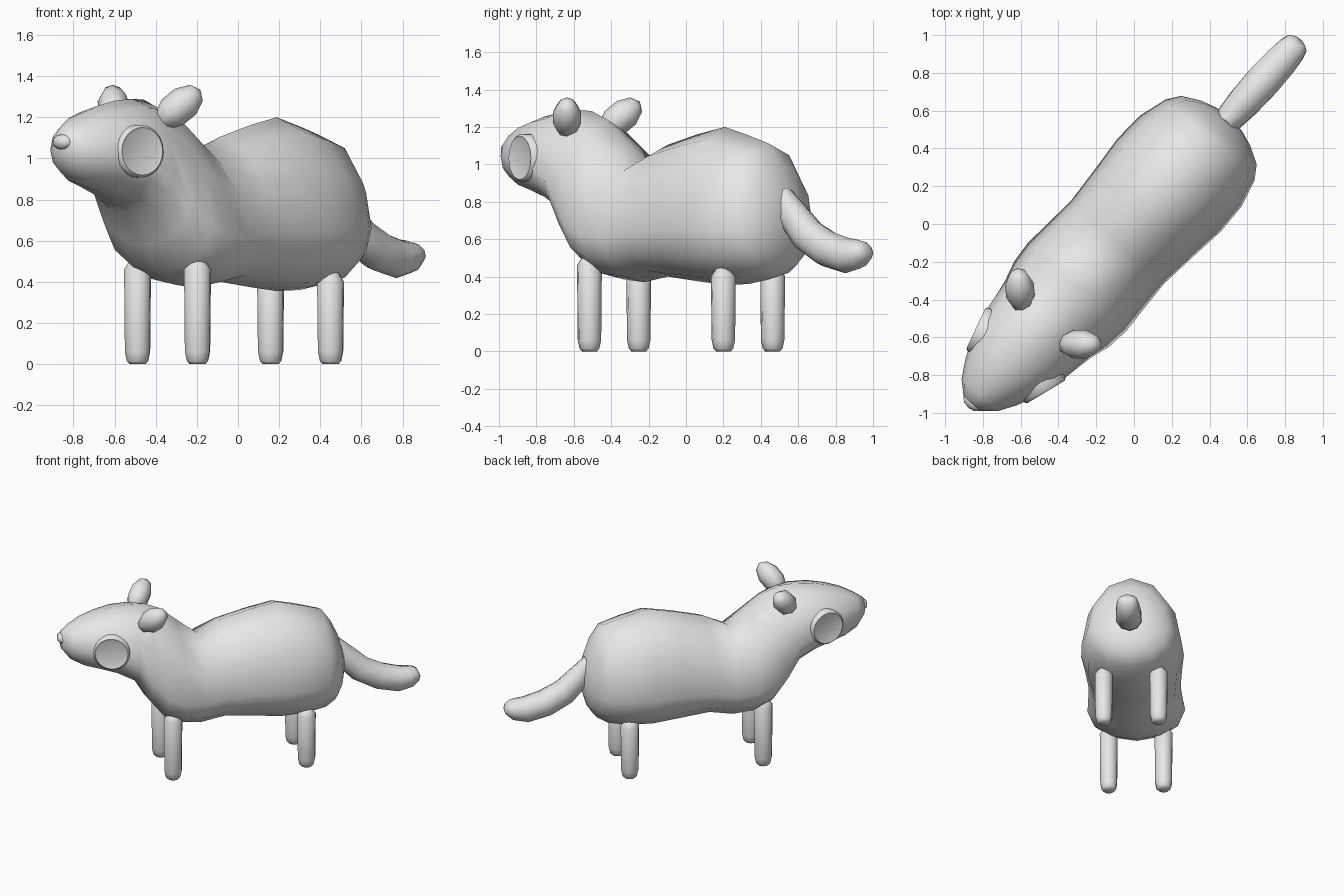
import bpy, bmesh, math
from mathutils import Matrix, Vector

cube = bpy.data.objects.get("Cube")
if cube:
    bpy.data.objects.remove(cube)

grey = bpy.data.materials.new("plain_grey")
grey.use_nodes = True
grey.diffuse_color = (0.8, 0.8, 0.8, 1)
grey.node_tree.nodes["Principled BSDF"].inputs["Base Color"].default_value = (0.8, 0.8, 0.8, 1)

# The animal is built facing -y, then turned to stand diagonally
TURN = Matrix.Rotation(math.radians(-42.1), 4, 'Z')


def finish(name, bm):
    """Shade smooth except at hard edges, turn and link the part."""
    bmesh.ops.recalc_face_normals(bm, faces=bm.faces)
    for f in bm.faces:
        f.smooth = True
    for e in bm.edges:
        e.smooth = e.calc_face_angle(0) < math.radians(65)
    bm.transform(TURN)
    mesh = bpy.data.meshes.new(name)
    bm.to_mesh(mesh)
    bm.free()
    mesh.materials.append(grey)
    obj = bpy.data.objects.new(name, mesh)
    bpy.context.scene.collection.objects.link(obj)


def tube(name, stations, x=0, sides=12, upright=False):
    """Loft rings (y, z, half width, height above, optional height below) along a path."""
    bm = bmesh.new()
    rings = []
    for i, (y, z, w, high, *low) in enumerate(stations):
        a = stations[max(i - 1, 0)]
        b = stations[min(i + 1, len(stations) - 1)]
        along = Vector((0, b[0] - a[0], b[1] - a[1])).normalized()
        up = Vector((0, 0, 1)) if upright else along.cross(Vector((1, 0, 0)))
        ring = []
        for k in range(sides):
            t = math.tau * k / sides + math.pi / 2
            c, s = math.cos(t), math.sin(t)
            h = low[0] if low and s < 0 else high
            ring.append(bm.verts.new(Vector((x + w * c, y, z)) + up * h * s))
        rings.append(ring)
    for r, q in zip(rings, rings[1:]):
        for k in range(sides):
            n = (k + 1) % sides
            bm.faces.new((r[k], r[n], q[n], q[k]))
    bm.faces.new(rings[0])
    bm.faces.new(rings[-1])
    finish(name, bm)


# Body, neck and head: distance forward, underside, widest level, top, half width
profile = [
    (-.75, .61, .69, .79, .09), (-.72, .50, .67, .90, .18), (-.67, .425, .66, 1.01, .27),
    (-.60, .385, .655, 1.11, .318), (-.45, .36, .65, 1.155, .36), (-.28, .355, .65, 1.2, .368),
    (-.08, .375, .65, 1.16, .348), (.13, .40, .635, 1.105, .33), (.30, .37, .61, 1.02, .34),
    (.45, .385, .62, 1.14, .35), (.57, .44, .67, 1.24, .338), (.68, .58, .79, 1.285, .305),
    (.77, .73, .93, 1.29, .288), (.90, .80, 1.0, 1.28, .268), (1.02, .84, 1.02, 1.255, .232),
    (1.13, .87, 1.03, 1.22, .182), (1.22, .92, 1.04, 1.17, .128), (1.28, 1.0, 1.06, 1.13, .06)]
tube("body", [(-s, m, w, t - m, m - b) for s, b, m, t, w in profile], upright=True)

# Tail drooping behind, thick in the middle, with a rounded tip
tube("tail", [(.69, .84, .055, .055), (.77, .73, .08, .085), (.88, .62, .092, .095),
              (1.02, .547, .097, .098), (1.16, .512, .092, .095), (1.24, .522, .082, .08),
              (1.285, .54, .068, .055), (1.305, .548, .04, .03)], sides=10)

# Four round-ended legs
for place, y, top in (("front", -.515, .51), ("rear", .45, .45)):
    for side, x in (("left", .2), ("right", -.193)):
        tube(f"{place}_{side}_leg",
             [(y, 0, .04, .04), (y, .015, .053, .053), (y, .06, .063, .063),
              (y, top - .05, .067, .067), (y, top, .035, .035)], x=x, sides=10)


def aim(direction, centre):
    turn = Vector(direction).to_track_quat('Z', 'Y').to_matrix().to_4x4()
    return Matrix.Translation(centre) @ turn


for side, m in (("left", 1), ("right", -1)):
    # Ears lean up, outward and back
    bm = bmesh.new()
    bmesh.ops.create_uvsphere(bm, u_segments=8, v_segments=5, radius=1)
    bm.transform(aim((m * .119, .107, .13), (m * .213, -.665, 1.25))
                 @ Matrix.Diagonal((.08, .085, .135, 1)))
    finish(f"{side}_ear", bm)

    # Round eyes, bevelled, with a shallow sunken centre
    bm = bmesh.new()
    bmesh.ops.create_cone(bm, cap_ends=True, segments=24, radius1=.128, radius2=.128, depth=.06)
    front = max(bm.faces, key=lambda f: f.calc_center_median().z)
    bmesh.ops.inset_region(bm, faces=[front], thickness=.012, depth=.012)
    bmesh.ops.inset_region(bm, faces=[front], thickness=.012, depth=-.005)
    out = Vector((m * .955, -.29, 0))
    bm.transform(aim(out, Vector((m * .239, -.968, 1.035)) - out * .03))
    finish(f"{side}_eye", bm)

# Small nose at the tip of the snout
bm = bmesh.new()
bmesh.ops.create_uvsphere(bm, u_segments=10, v_segments=6, radius=1)
bm.transform(Matrix.Translation((0, -1.272, 1.08)) @ Matrix.Diagonal((.06, .038, .038, 1)))
finish("nose", bm)
